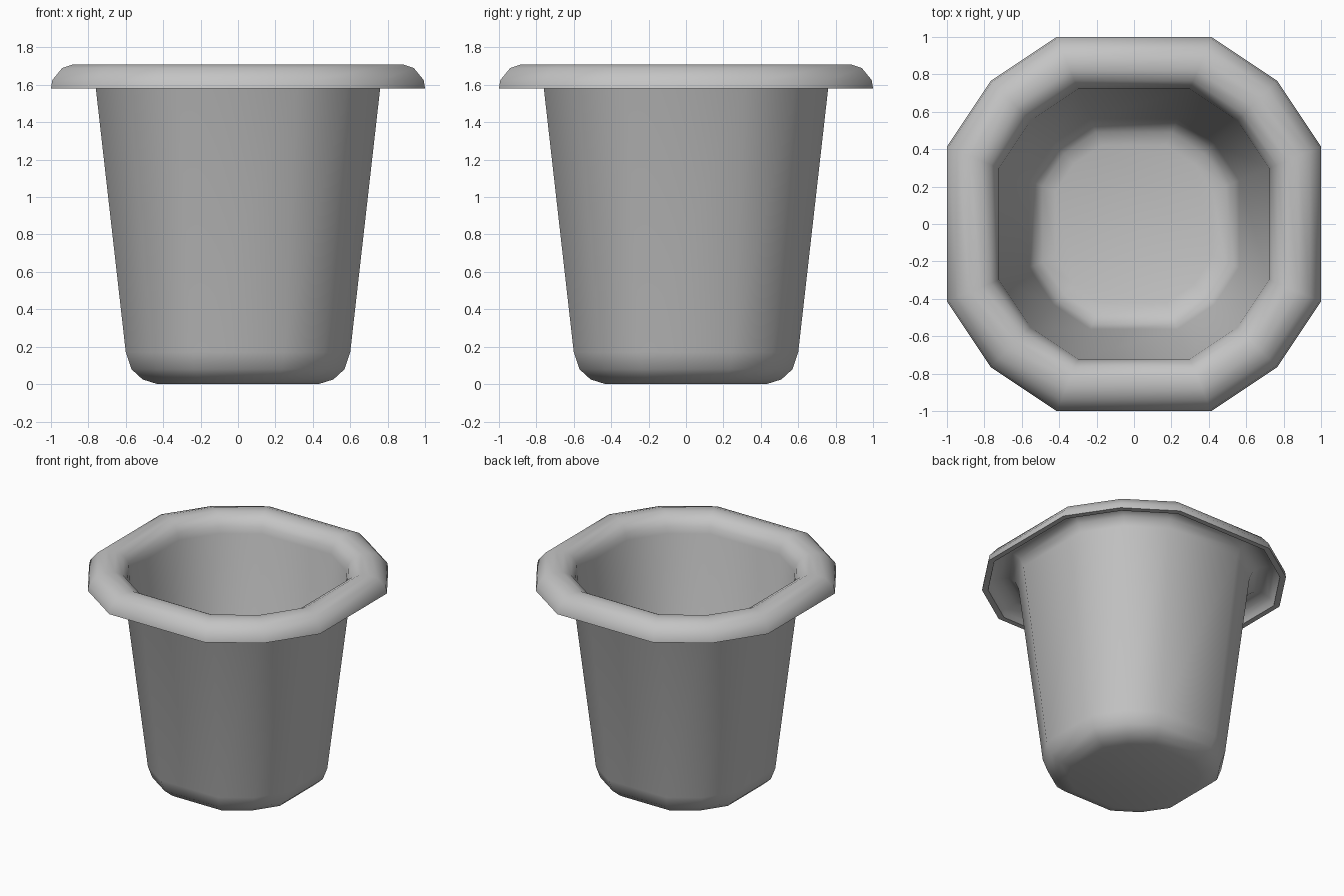
import bpy
import bmesh
from math import cos, sin, radians

cube = bpy.data.objects.get("Cube")
if cube:
    bpy.data.objects.remove(cube, do_unlink=True)

# One grey plastic for the whole pot
grey = bpy.data.materials.new("plain_grey")
grey.use_nodes = True
colour = (0.55, 0.55, 0.55, 1.0)
grey.diffuse_color = colour
grey.node_tree.nodes["Principled BSDF"].inputs["Base Color"].default_value = colour

# Plan shape: four wide sides, each corner cut by two narrow facets
angles = [radians(quarter + step) for quarter in (0, 90, 180, 270)
          for step in (22.5, 45, 67.5)]
to_radius = 1 / cos(radians(22.5))

# Section as (half width, height): outside wall up to the underside of the rim
outside = [(0.43, 0), (0.51, 0.025), (0.57, 0.08), (0.60, 0.17), (0.76, 1.58),
           (0.785, 1.64), (0.83, 1.67), (0.88, 1.67), (0.92, 1.65),
           (0.95, 1.62), (0.96, 1.58)]
# Rolled rim over the top and down the inside wall to the floor
inside = [(1.0, 1.58), (0.993, 1.625), (0.94, 1.69), (0.88, 1.71),
          (0.82, 1.71), (0.765, 1.68), (0.735, 1.63), (0.723, 1.58),
          (0.562, 0.175), (0.535, 0.10), (0.49, 0.06), (0.42, 0.04)]

# Loft the section around the plan shape
bm = bmesh.new()
rings = [[bm.verts.new((w * to_radius * cos(a), w * to_radius * sin(a), z))
          for a in angles] for w, z in outside + inside]
count = len(angles)
for low, high in zip(rings, rings[1:]):
    for i in range(count):
        j = (i + 1) % count
        bm.faces.new((low[i], low[j], high[j], high[i]))

# Close the underside and the inner floor
bm.faces.new(rings[0])
bm.faces.new(rings[-1])
bmesh.ops.recalc_face_normals(bm, faces=bm.faces)

mesh = bpy.data.meshes.new("pot")
bm.to_mesh(mesh)
bm.free()
mesh.materials.append(grey)
pot = bpy.data.objects.new("pot", mesh)
bpy.context.collection.objects.link(pot)

# Soft walls with a crisp lip
bpy.ops.object.select_all(action='DESELECT')
pot.select_set(True)
bpy.context.view_layer.objects.active = pot
bpy.ops.object.shade_smooth_by_angle(angle=radians(50))
